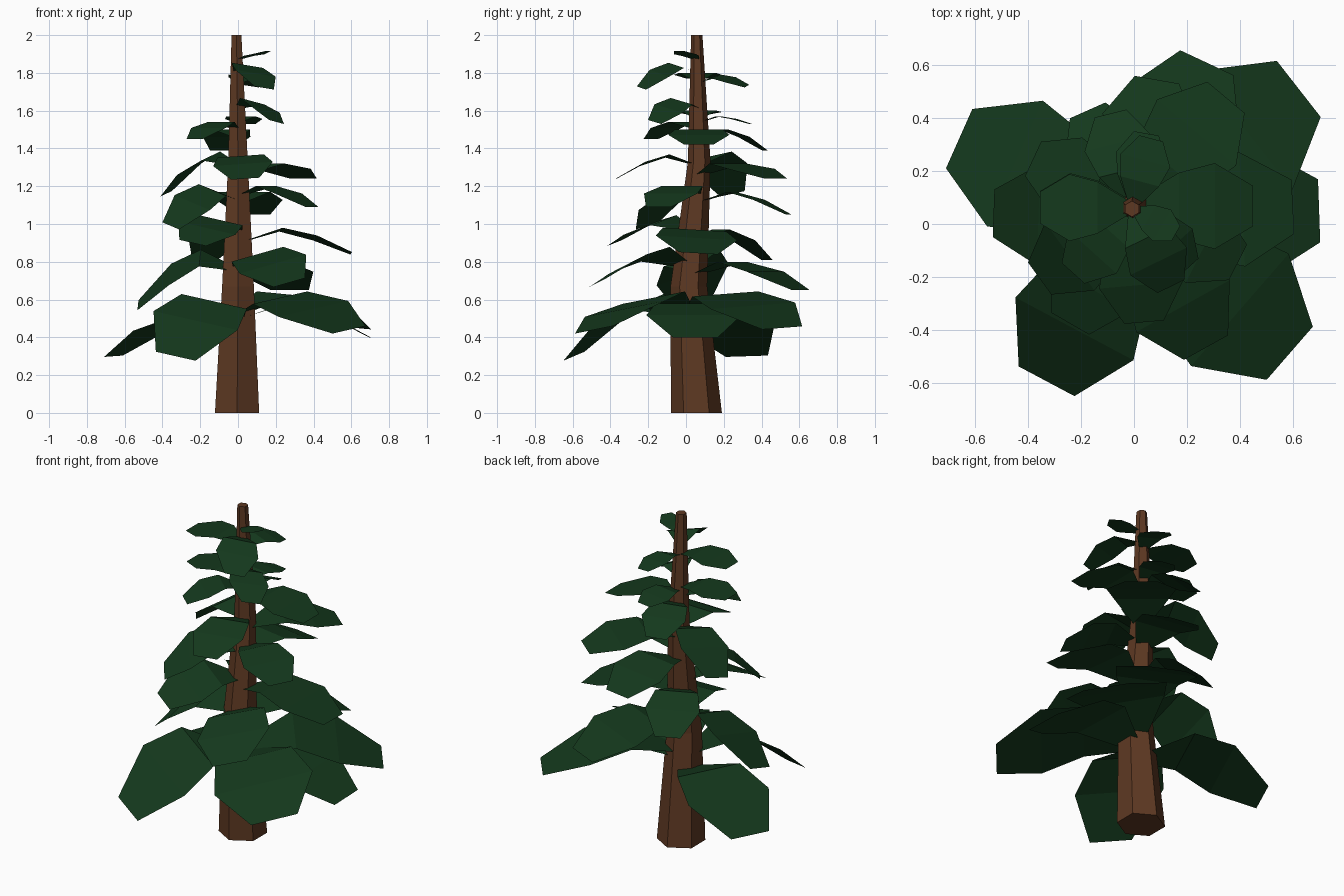
import bpy
from math import sin, cos, radians, pi
from mathutils import Vector

if "Cube" in bpy.data.objects:
    bpy.data.objects.remove(bpy.data.objects["Cube"])


def material(name, color):
    m = bpy.data.materials.new(name)
    m.diffuse_color = (*color, 1)
    m.use_nodes = True
    m.node_tree.nodes["Principled BSDF"].inputs["Base Color"].default_value = m.diffuse_color
    return m


def add_mesh(name, verts, faces, mat):
    me = bpy.data.meshes.new(name)
    me.from_pydata(verts, [], faces)
    me.materials.append(mat)
    ob = bpy.data.objects.new(name, me)
    bpy.context.collection.objects.link(ob)
    return ob


bark = material("bark", (0.11, 0.04, 0.016))
green = material("needles", (0.007, 0.040, 0.012))

# trunk: bent six-sided taper, rings of (z, x, y, radius)
RINGS = [(0, -0.005, 0.055, 0.135), (0.67, 0, 0.015, 0.097),
         (1.33, 0, 0.07, 0.06), (2.0, -0.008, 0.057, 0.03)]
verts = [(x + r * cos(pi / 2 + i * pi / 3), y + r * sin(pi / 2 + i * pi / 3), z)
         for z, x, y, r in RINGS for i in range(6)]
faces = [(k * 6 + i, k * 6 + (i + 1) % 6, k * 6 + 6 + (i + 1) % 6, k * 6 + 6 + i)
         for k in range(3) for i in range(6)]
faces += [tuple(range(5, -1, -1)), tuple(range(18, 24))]
add_mesh("trunk", verts, faces, bark)


def trunk_centre(z):
    for (z0, x0, y0, _), (z1, x1, y1, _) in zip(RINGS, RINGS[1:]):
        if z <= z1:
            t = (z - z0) / (z1 - z0)
            return Vector((x0 + t * (x1 - x0), y0 + t * (y1 - y0), 0))


# bough: drooping blade that rises, widens and hangs to a blunt tip; roll tilts it sideways
def bough(name, az, reach, peak, tip, roll):
    d = Vector((cos(radians(az)), sin(radians(az)), 0))
    side = Vector((-d.y, d.x, roll))
    base = peak - 0.12 * reach
    c = trunk_centre(base)
    bend = peak * 0.65 + tip * 0.35
    v = []
    for u, w, z in ((0, 0.05, base), (0.38, 0.28, peak),
                    (0.68, 0.36, bend), (1, 0.17, tip)):
        mid = c + d * u * reach + Vector((0, 0, z))
        v += [mid - side * w * reach, mid + side * w * reach]
    add_mesh(name, v, [(2 * k, 2 * k + 2, 2 * k + 3, 2 * k + 1) for k in range(3)], green)


# azimuth, reach, peak z, tip z, roll (positive lifts the counter-clockwise edge)
BOUGHS = [
    (156, .72, .52, .30, -.03), (242, .70, .59, .30, -.2), (319, .78, .61, .44, .15),
    (2, .70, .58, .40, 0), (38, .79, .63, .45, .06),
    (178, .53, .82, .57, -.3), (299, .56, .84, .69, .25), (65, .65, .80, .65, 0),
    (114, .43, .97, .81, 0), (3, .60, .97, .845, -.06),
    (240, .48, 1.02, .90, -.2), (216, .44, 1.18, .99, -.25), (80, .50, 1.17, 1.05, 0),
    (333, .44, 1.20, 1.09, 0), (50, .54, 1.32, 1.24, 0),
    (275, .44, 1.36, 1.24, .07), (155, .42, 1.36, 1.16, -.2), (104, .36, 1.50, 1.39, 0),
    (228, .34, 1.54, 1.45, 0), (0, .45, 1.50, 1.42, 0),
    (312, .31, 1.65, 1.54, -.2), (180, .35, 1.60, 1.58, 0), (80, .28, 1.57, 1.53, 0),
    (180, .35, 1.80, 1.77, 0), (296, .33, 1.84, 1.72, -.15),
    (75, .27, 1.78, 1.73, .15), (330, .19, 1.89, 1.915, 0),
]
for i, b in enumerate(BOUGHS):
    bough(f"bough_{i + 1}", *b)
